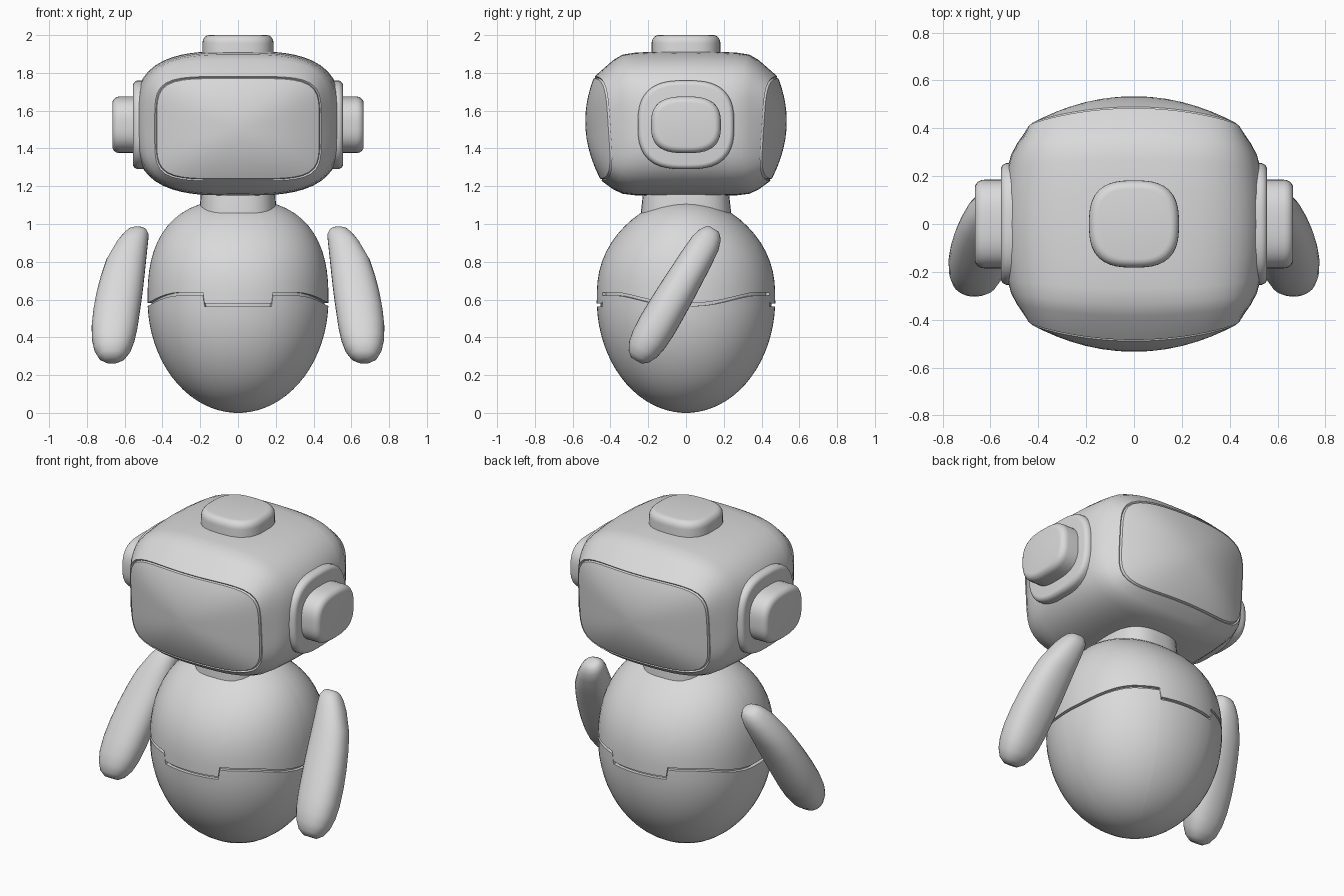
import bpy, bmesh, math

if "Cube" in bpy.data.objects:
    bpy.data.objects.remove(bpy.data.objects["Cube"])

grey = bpy.data.materials.new("light_grey")
grey.diffuse_color = (0.7, 0.7, 0.7, 1)
grey.use_nodes = True
grey.node_tree.nodes["Principled BSDF"].inputs["Base Color"].default_value = grey.diffuse_color


def squircle(a, n):
    """Point on a unit superellipse in direction a."""
    c, s = math.cos(a), math.sin(a)
    r = (abs(c) ** n + abs(s) ** n) ** (-1 / n)
    return c * r, s * r


def loft(name, rings, angle=35, mirror=False):
    """Skin a list of equal-length point rings, closing both ends."""
    bm = bmesh.new()
    rows = [[bm.verts.new(p) for p in ring] for ring in rings]
    k = len(rows[0])
    for a, b in zip(rows, rows[1:]):
        for i in range(k):
            j = (i + 1) % k
            bm.faces.new((a[i], a[j], b[j], b[i]))
    bm.faces.new(rows[0])
    bm.faces.new(rows[-1])
    bmesh.ops.recalc_face_normals(bm, faces=bm.faces)
    me = bpy.data.meshes.new(name)
    bm.to_mesh(me)
    bm.free()
    me.materials.append(grey)
    ob = bpy.data.objects.new(name, me)
    bpy.context.collection.objects.link(ob)
    bpy.ops.object.select_all(action='DESELECT')
    ob.select_set(True)
    bpy.context.view_layer.objects.active = ob
    bpy.ops.object.shade_smooth_by_angle(angle=math.radians(angle))
    if mirror:
        ob.modifiers.new("mirror", 'MIRROR')
    return ob


def angles(k):
    return [2 * math.pi * i / k for i in range(k)]


# Body: egg with a stepped seam groove running around it
STEP = 22.0
quarter = [0, 6, 12, 17, STEP - 0.5, STEP + 0.5, 28, 34, 40, 46, 52, 58, 64, 70, 76, 82, 86]
body_deg = (quarter + [180 - q for q in reversed(quarter) if q] + [180])
body_deg = body_deg + [360 - d for d in reversed(body_deg) if 0 < d < 180]


def seam_z(deg):
    q = deg % 180
    q = min(q, 180 - q)
    if q < STEP:
        return 0.572
    t = min(max((q - 38) / 45, 0), 1)
    return 0.63 - 0.055 * t * t * (3 - 2 * t)


def body_point(deg, z, inset=0.0):
    if z < 0.6:
        r = 0.48 * math.sqrt(max(1 - ((0.6 - z) / 0.6) ** 2, 0))
        sy = 0.985
    else:
        v = min((z - 0.6) / 0.53, 1)
        r = 0.48 * (1 - v ** 2.5) ** 0.4
        sy = 0.985 - 0.26 * v ** 2.5
    x, y = squircle(math.radians(deg), 2.1)
    r -= inset
    return y * r, -x * r * sy, z


GAP = 0.008
body = []
for i in range(1, 19):
    f = 1 - math.cos(math.pi / 2 * (i - 0.6) / 17.4)
    body.append([body_point(d, (seam_z(d) - GAP) * f) for d in body_deg])
body[0] = [(x, y, 0.0) for x, y, z in body[0]]
body.append([body_point(d, seam_z(d) - GAP, 0.02) for d in body_deg])
body.append([body_point(d, seam_z(d) + GAP, 0.02) for d in body_deg])
for i in range(0, 15):
    f = math.sin(math.pi / 2 * i / 15)
    body.append([body_point(d, seam_z(d) + GAP + (1.13 - seam_z(d) - GAP) * f)
                 for d in body_deg])
loft("body", body)

# Neck
loft("neck", [[(rx * x, ry * y, z) for x, y in (squircle(a, 2.8) for a in angles(40))]
              for rx, ry, z in ((0.205, 0.24, 0.98), (0.205, 0.24, 1.05),
                                (0.195, 0.225, 1.19))])


# Head: sections from the bulging front panel to the matching back panel
def panel_ring(s, hx=0.43, hz=0.265, dip=0.0):
    ring = []
    for a in angles(72):
        u, w = squircle(a, 2.3 + 2.7 * s)
        x, z = hx * s * u, hz * s * w
        y = 0.472 + 0.066 * z - 0.33 * x * x + 0.06 * (1 - s * s) - dip
        ring.append((x, -y, 1.505 + z))
    return ring


def shell_ring(y0, bend, hx, lo, hi, n):
    ring = []
    for a in angles(72):
        u, w = squircle(a, n)
        x = hx * u
        ring.append((x, -(y0 - bend * x * x), (lo + hi) / 2 + (hi - lo) / 2 * w))
    return ring


half = [panel_ring(s) for s in (0.06, 0.2, 0.35, 0.5, 0.65, 0.78, 0.9, 0.97, 1.0)]
half += [panel_ring(1, 0.434, 0.269, 0.012),
         panel_ring(1, 0.441, 0.276, 0.006),
         shell_ring(0.385, 0.20, 0.488, 1.183, 1.868, 3.7),
         shell_ring(0.335, 0.17, 0.513, 1.16, 1.897, 3.3),
         shell_ring(0.27, 0.12, 0.528, 1.152, 1.907, 3.15),
         shell_ring(0.14, 0.05, 0.543, 1.15, 1.914, 3.1)]
middle = [shell_ring(0.0, 0.0, 0.548, 1.15, 1.916, 3.1)]
back = [[(x, -y, z) for x, y, z in ring] for ring in reversed(half)]
loft("head", half + middle + back, 40)


# Side ears, their raised pads, and the top cap share one rounded-button shape
def button(hu, hw, base, top, edge):
    levels = [(1.0, base), (1.0, top - edge)]
    out = []
    for i in range(1, 6):
        t = math.pi / 2 * i / 5
        levels.append((-edge * 0.85 * (1 - math.cos(t)), top - edge + edge * math.sin(t)))
    for inset, h in levels:
        inset = 0 if inset > 0 else inset
        out.append([((hu + inset) * u, (hw + inset) * w, h)
                    for u, w in (squircle(a, 2.8) for a in angles(48))])
    return out


def sideways(rings):
    return [[(h, u, 1.525 + w) for u, w, h in ring] for ring in rings]


loft("ear", sideways(button(0.185, 0.15, 0.48, 0.665, 0.04)), 40, True)
loft("ear_pad", sideways(button(0.255, 0.235, 0.48, 0.556, 0.03)), 40, True)
loft("top_cap", button(0.188, 0.182, 1.85, 2.0, 0.042), 40)

# Arms: curved flippers swept forward; (distance, x centre, half width, half depth)
stations = [(0.0, 0.53, 0.03, 0.025), (0.012, 0.534, 0.05, 0.045),
            (0.04, 0.541, 0.068, 0.064), (0.09, 0.56, 0.083, 0.079),
            (0.2, 0.593, 0.106, 0.088), (0.3, 0.612, 0.116, 0.093),
            (0.4, 0.628, 0.122, 0.098), (0.5, 0.642, 0.124, 0.101),
            (0.6, 0.653, 0.122, 0.102), (0.68, 0.66, 0.113, 0.097),
            (0.74, 0.664, 0.097, 0.085), (0.785, 0.667, 0.072, 0.062),
            (0.81, 0.668, 0.038, 0.032)]
arm = []
for t, cx, hx, hp in stations:
    cy, cz = 0.148 - 0.507 * t, 0.974 - 0.861 * t
    arm.append([(cx + hx * u, cy + 0.861 * hp * w, cz - 0.507 * hp * w)
                for u, w in (squircle(a, 2.3) for a in angles(28))])
loft("arm", arm, 40, True)
